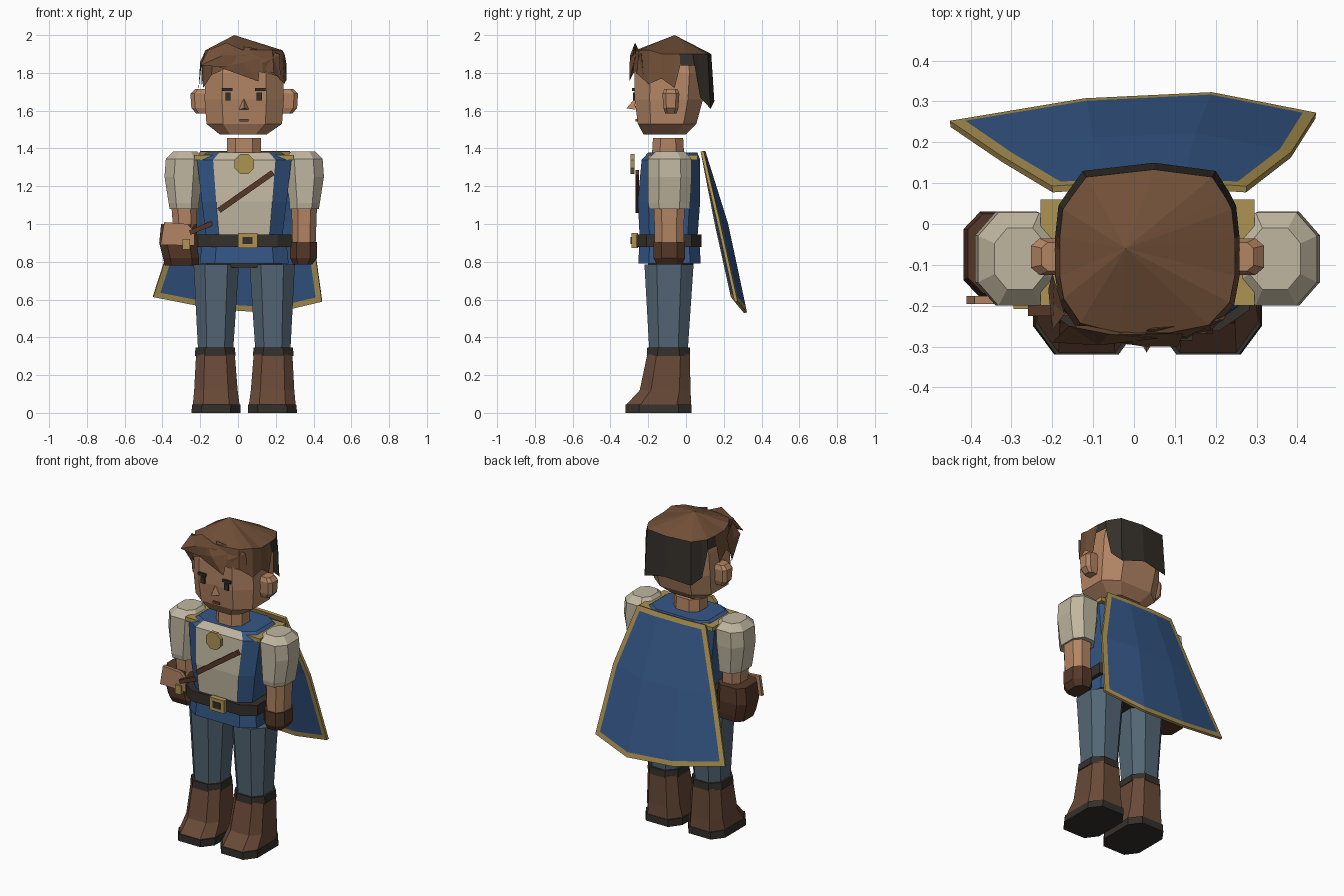
import bpy, bmesh, math
from mathutils import Vector

if "Cube" in bpy.data.objects:
    bpy.data.objects.remove(bpy.data.objects["Cube"])

CX, CY = 0.033, -0.085   # body axis


def mat(name, r, g, b):
    m = bpy.data.materials.new(name)
    m.diffuse_color = tuple((c / 255) ** 2.2 for c in (r, g, b)) + (1,)
    m.use_nodes = True
    m.node_tree.nodes["Principled BSDF"].inputs["Base Color"].default_value = m.diffuse_color
    return m


BLUE = mat("blue cloth", 56, 88, 134)
GOLD = mat("gold trim", 172, 146, 84)
LINEN = mat("linen", 190, 181, 158)
SKIN = mat("skin", 178, 132, 100)
LEATHER = mat("leather", 104, 75, 58)
GLOVE = mat("dark leather", 86, 59, 45)
DARK = mat("near black", 56, 51, 46)
DENIM = mat("grey blue trousers", 84, 102, 116)
HAIR = mat("brown hair", 112, 80, 58)


def mesh(name, verts, faces, mats, rule=None):
    """Flat mesh; rule(face) picks the material slot."""
    bm = bmesh.new()
    vs = [bm.verts.new(v) for v in verts]
    for f in faces:
        bm.faces.new([vs[i] for i in f])
    bmesh.ops.recalc_face_normals(bm, faces=bm.faces)
    bm.normal_update()
    if rule:
        for f in bm.faces:
            f.material_index = rule(f)
    me = bpy.data.meshes.new(name)
    bm.to_mesh(me)
    bm.free()
    ob = bpy.data.objects.new(name, me)
    bpy.context.collection.objects.link(ob)
    for m in mats:
        me.materials.append(m)
    return ob


def loft(name, rings, mats, rule=None, cut=0.25, side=1, cx=CX):
    """Stack of cut-corner rings (xa, xb, ya, yb, z), x measured from the axis."""
    verts, faces = [], []
    for xa, xb, ya, yb, z in rings:
        dx, dy = (xb - xa) * cut, (yb - ya) * cut
        for x, y in ((xa + dx, ya), (xb - dx, ya), (xb, ya + dy), (xb, yb - dy),
                     (xb - dx, yb), (xa + dx, yb), (xa, yb - dy), (xa, ya + dy)):
            verts.append((cx + side * x, y, z))
    n = len(rings)
    for r in range(n - 1):
        for i in range(8):
            j = (i + 1) % 8
            faces.append((r * 8 + i, r * 8 + j, r * 8 + 8 + j, r * 8 + 8 + i))
    faces += [tuple(range(8)), tuple(range(n * 8 - 8, n * 8))]
    return mesh(name, verts, faces, mats if isinstance(mats, list) else [mats], rule)


def box(name, x0, x1, y0, y1, z0, z1, m, tilt=0):
    ob = mesh(name, [(x, y, z) for z in (-1, 1) for x, y in ((-1, -1), (1, -1), (1, 1), (-1, 1))],
              [(0, 1, 2, 3), (4, 5, 6, 7), (0, 1, 5, 4), (1, 2, 6, 5), (2, 3, 7, 6), (3, 0, 4, 7)], [m])
    ob.location = ((x0 + x1) / 2, (y0 + y1) / 2, (z0 + z1) / 2)
    ob.scale = ((x1 - x0) / 2, (y1 - y0) / 2, (z1 - z0) / 2)
    ob.rotation_euler.y = tilt
    return ob


def sheet(name, pts, m, t=0.015):
    ob = mesh(name, pts, [tuple(range(len(pts)))], [m])
    s = ob.modifiers.new("thickness", "SOLIDIFY")
    s.thickness, s.offset = t, 0
    return ob


# Legs, boots, sleeves, ears and trim, mirrored
for s, tag in ((-1, "right"), (1, "left")):
    loft(tag + "_sole", [(.02, .28, -.32, .03, 0), (.02, .275, -.32, .03, .045)], DARK, side=s, cut=.2)
    loft(tag + "_boot", [(.025, .272, -.315, .027, .045), (.035, .265, -.245, .024, .12),
                         (.05, .255, -.205, .02, .31)], LEATHER, side=s, cut=.22)
    loft(tag + "_boot_cuff", [(.045, .262, -.208, .022, .3), (.05, .258, -.205, .02, .345)], DARK, side=s)
    loft(tag + "_trouser_leg", [(.058, .245, -.195, .01, .34), (.028, .268, -.22, .04, .785)], DENIM, side=s)
    loft(tag + "_sleeve", [(.24, .395, -.195, .02, 1.08), (.24, .4, -.2, .022, 1.11),
                           (.22, .422, -.2, .03, 1.25), (.215, .415, -.2, .028, 1.345),
                           (.25, .375, -.16, -.01, 1.385)], LINEN, side=s)
    loft(tag + "_ear", [(.18, .255, -.11, -.05, 1.585), (.18, .28, -.12, -.04, 1.615),
                        (.18, .285, -.125, -.035, 1.69), (.18, .26, -.115, -.045, 1.715)],
         SKIN, side=s, cut=.2)
    xs = sorted((CX + s * .165, CX + s * .262))
    box(tag + "_shoulder_trim", *xs, -.2, .06, 1.34, 1.365, GOLD)
    # Eyes and brows
    ex = CX - .003 + s * .083
    box(tag + "_eye", ex - .014, ex + .014, -.281, -.272, 1.655, 1.695, DARK)
    box(tag + "_brow", ex - .028 + s * .004, ex + .028 + s * .004, -.285, -.27, 1.704, 1.72, DARK)

# Torso: linen front panel between blue sides
loft("tunic", [(-.2, .2, -.245, .06, .92), (-.225, .225, -.255, .075, 1.12),
               (-.25, .25, -.235, .075, 1.34), (-.2, .2, -.2, .06, 1.378)], [BLUE, LINEN],
     lambda f: int(f.normal.y < -.5 and abs(f.calc_center_median().x - CX) < .05), cut=.17)
loft("tunic_hem", [(-.235, .235, -.252, .078, .79), (-.225, .225, -.248, .072, .89)], BLUE, cut=.17)
loft("hips", [(-.2, .2, -.2, .04, .77), (-.2, .2, -.2, .04, .8)], DARK)
loft("belt", [(-.25, .25, -.262, .082, .877), (-.25, .25, -.262, .082, .945)], DARK, cut=.15)
box("buckle", 0, .103, -.288, -.255, .872, .953, GOLD)
box("buckle_centre", .025, .078, -.293, -.285, .893, .932, DARK)
box("chest_strap", -.133, .217, -.268, -.25, 1.157, 1.187, GLOVE, -math.atan2(.2, .285))

# Medallion
ring = [(CX + .056 * math.cos(a), .057 * math.sin(a) + 1.318)
        for a in (math.pi / 8 + i * math.pi / 4 for i in range(8))]
sheet("medallion", [(x, -.284, z) for x, z in ring], GOLD, .022)

# Forearms and gloves
loft("left_forearm", [(.255, .378, -.165, -.012, .89), (.25, .385, -.17, -.008, 1.09)], SKIN)
loft("left_glove", [(.26, .36, -.155, -.02, .785), (.242, .385, -.172, -.005, .82),
                    (.242, .385, -.172, -.005, .905)], GLOVE)
loft("right_forearm", [(-.375, -.25, -.165, -.012, .95), (-.385, -.25, -.17, -.008, 1.09)], SKIN)
loft("right_glove", [(-.42, -.24, -.155, .01, .78), (-.43, -.24, -.175, .02, .82),
                     (-.45, -.25, -.18, .03, .9), (-.44, -.25, -.17, .025, 1.0)], GLOVE, cut=.2)
sheet("right_hand", [(-.41, -.186, .89), (-.23, -.186, .885), (-.23, -.186, .96),
                     (-.27, -.186, 1.0), (-.39, -.186, 1.01)], SKIN, .02)
box("grip", -.26, -.13, -.225, -.195, .967, .992, GLOVE, -.4)
box("grip_pommel", -.295, -.255, -.208, -.18, .865, .92, GOLD)

# Neck and head
loft("neck", [(-.09, .09, -.18, -.01, 1.37), (-.09, .09, -.175, -.015, 1.455)], SKIN)
loft("head", [(-.13, .12, -.225, 0, 1.475), (-.2, .2, -.255, .055, 1.53),
              (-.21, .21, -.272, .09, 1.66), (-.205, .205, -.272, .1, 1.8),
              (-.18, .18, -.23, .08, 1.9)], SKIN, cut=.22)
mesh("nose", [(.004, -.268, 1.605), (.058, -.268, 1.605), (.031, -.27, 1.665), (.031, -.315, 1.613)],
     [(0, 1, 2), (0, 1, 3), (1, 2, 3), (2, 0, 3)], [SKIN])
box("mouth", .008, .055, -.268, -.258, 1.542, 1.555, LEATHER)

# Hair: crown fan with a ragged skirt, dark at the back (x, y, bottom z)
edge = [(-.125, .13, 1.63), (.05, .15, 1.65), (.2, .13, 1.61), (.235, .075, 1.67), (.25, .045, 1.84),
        (.258, -.03, 1.84), (.258, -.06, 1.72), (.258, -.13, 1.77), (.245, -.2, 1.74), (.19, -.26, 1.8),
        (.09, -.28, 1.82), (-.04, -.28, 1.83), (-.14, -.255, 1.79), (-.183, -.19, 1.72),
        (-.193, -.13, 1.78), (-.193, -.06, 1.72), (-.193, -.03, 1.84), (-.185, .045, 1.84), (-.165, .075, 1.67)]
n = len(edge)
top = [(CX + (x - CX) * .95, CY + (y - CY) * .93, 1.9 + .02 * (y < -.15)) for x, y, z in edge]
mesh("hair", top + edge + [(-.02, -.06, 2.0)],
     [(i, (i + 1) % n, n + (i + 1) % n, n + i) for i in range(n)] +
     [(i, (i + 1) % n, 2 * n) for i in range(n)], [HAIR, DARK],
     lambda f: int(f.normal.z < .5 and f.calc_center_median().y > 0))


def tuft(name, pts):
    """Faceted lock: outline fanned around a raised centre and closed behind."""
    c = sum((Vector(p) for p in pts), Vector()) / len(pts)
    k = len(pts)
    mesh(name, pts + [c + Vector((0, -.02, 0)), c + Vector((0, .03, 0))],
         [(i, (i + 1) % k, e) for i in range(k) for e in (k, k + 1)], [HAIR])


tuft("fringe_sweep", [(-.2, -.29, 1.84), (-.16, -.25, 1.92), (-.06, -.27, 1.96), (.06, -.28, 1.9), (-.07, -.295, 1.83)])
tuft("fringe_middle", [(-.1, -.28, 1.83), (-.04, -.27, 1.95), (.12, -.27, 1.88), (.108, -.3, 1.755)])
tuft("fringe_side", [(.04, -.28, 1.83), (.03, -.26, 1.94), (.22, -.235, 1.9), (.225, -.225, 1.78), (.13, -.28, 1.8)])
tuft("side_lock", [(-.2, -.26, 1.83), (-.17, -.22, 1.92), (-.2, -.12, 1.86), (-.21, -.16, 1.7)])

# Cape: three rows of points, gold border made by an inset
rows = [[(-.2, .085, 1.385), (-.06, .095, 1.385), (.12, .095, 1.385), (.275, .085, 1.385)],
        [(-.325, .16, 1.0), (-.1, .205, 1.0), (.15, .215, 1.0), (.385, .17, 1.02)],
        [(-.45, .245, .615), (-.12, .3, .55), (.19, .315, .53), (.445, .265, .59)]]
cape = mesh("cape", sum(rows, []), [(r * 4 + c, r * 4 + c + 1, r * 4 + c + 5, r * 4 + c + 4)
                                   for r in range(2) for c in range(3)], [BLUE, GOLD])
bm = bmesh.new()
bm.from_mesh(cape.data)
rim = bmesh.ops.inset_region(bm, faces=bm.faces[:], thickness=.03, use_even_offset=True, use_boundary=True)
for f in rim["faces"]:
    f.material_index = 1
bm.to_mesh(cape.data)
bm.free()
thick = cape.modifiers.new("thickness", "SOLIDIFY")
thick.thickness, thick.offset = .016, 0
thick.material_offset_rim = 1
